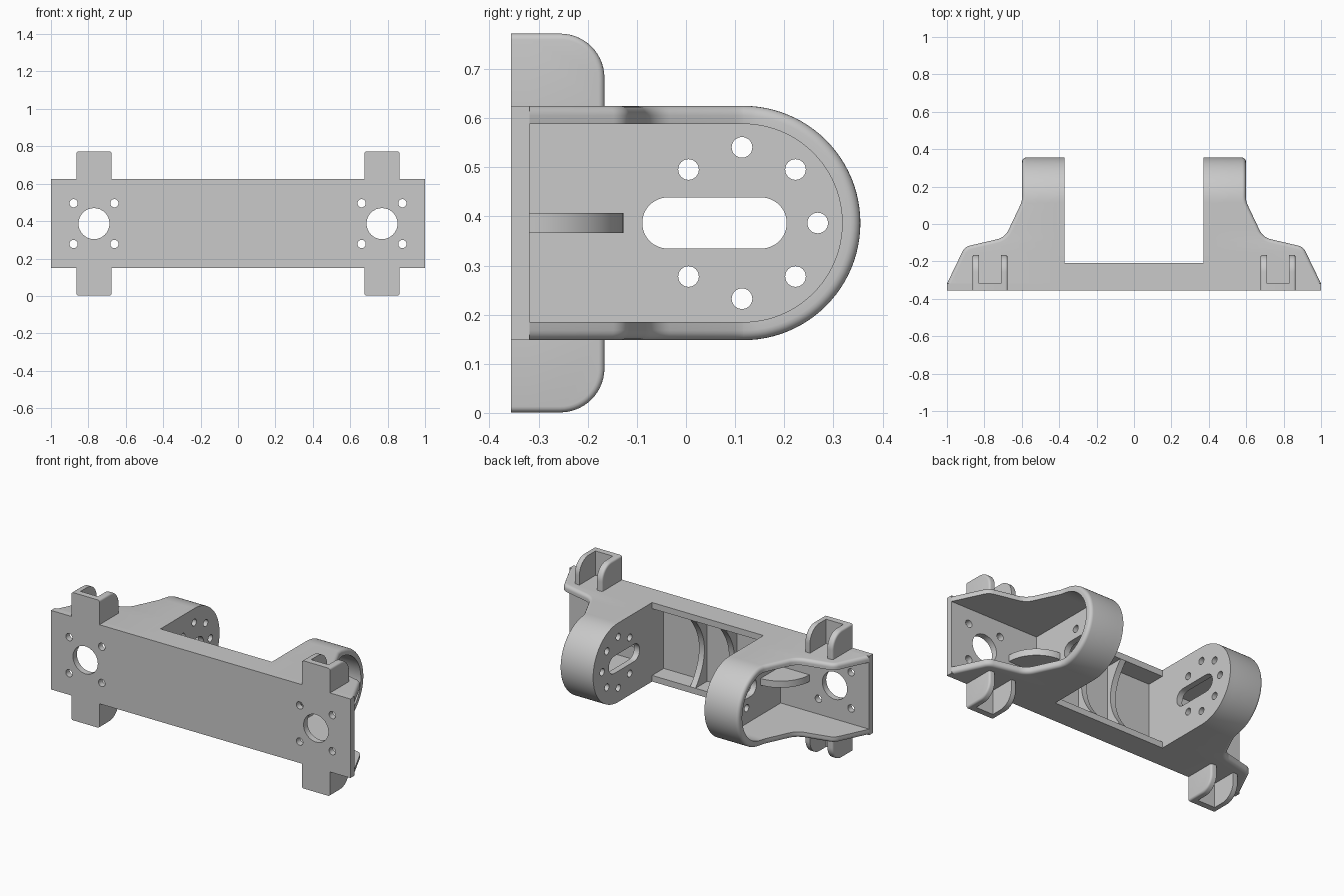
import bpy, bmesh
from math import sin, cos, pi, tan, radians
from mathutils import Vector

if "Cube" in bpy.data.objects:
    bpy.data.objects.remove(bpy.data.objects["Cube"])

grey = bpy.data.materials.new("light_grey_plastic")
grey.use_nodes = True
grey.diffuse_color = (0.59, 0.59, 0.59, 1)
grey.node_tree.nodes["Principled BSDF"].inputs["Base Color"].default_value = (0.59, 0.59, 0.59, 1)

# Shared dimensions
MID, HALF, WALL = 0.3865, 0.2385, 0.037
FRONT, CENTRE = -0.356, 0.1165
INNER = FRONT + WALL
ARM, HUB, TIP = 0.372, 0.77, 0.3855
CHANNEL_BACK = -0.208


def arc(cx, cy, r, start, end, steps=24):
    angles = [radians(start + (end - start) * i / steps) for i in range(steps + 1)]
    return [(cx + r * cos(a), cy + r * sin(a)) for a in angles]


def circle(cx, cy, r):
    return arc(cx, cy, r, 0, 360, 32)[:-1]


def fillet(corners, steps=8):
    """Round each (x, y, radius) corner of a closed outline."""
    out = []
    for i, (x, y, r) in enumerate(corners):
        p = Vector((x, y))
        if not r:
            out.append((x, y))
            continue
        a = (Vector(corners[i - 1][:2]) - p).normalized()
        b = (Vector(corners[(i + 1) % len(corners)][:2]) - p).normalized()
        half = a.angle(b) / 2
        c = p + (a + b).normalized() * (r / sin(half))
        s, e = p + a * (r / tan(half)) - c, p + b * (r / tan(half)) - c
        turn = s.angle(e)
        for k in range(steps + 1):
            t = k / steps
            out.append(tuple(c + (s * sin((1 - t) * turn) + e * sin(t * turn)) / sin(turn)))
    return out


def finish(name, bm):
    """Turn a bmesh into a smooth-by-angle object."""
    bmesh.ops.recalc_face_normals(bm, faces=bm.faces)
    mesh = bpy.data.meshes.new(name)
    bm.to_mesh(mesh)
    bm.free()
    mesh.materials.append(grey)
    obj = bpy.data.objects.new(name, mesh)
    bpy.context.collection.objects.link(obj)
    bpy.ops.object.select_all(action="DESELECT")
    obj.select_set(True)
    bpy.context.view_layer.objects.active = obj
    bpy.ops.object.shade_smooth_by_angle(angle=radians(32))


def prism(name, outline, axis, lo, hi, holes=(), rounded=None, width=0.012):
    """Extrude an outline with optional holes; bevel edges chosen by a rule."""
    place = {"x": lambda u, v, w: (w, u, v),
             "y": lambda u, v, w: (u, w, v),
             "z": lambda u, v, w: (u, v, w)}[axis]
    bm = bmesh.new()
    rings = ([], [])
    for loop in [outline, *holes]:
        a, b = ([bm.verts.new(place(u, v, w)) for u, v in loop] for w in (lo, hi))
        for i in range(len(loop)):
            bm.faces.new((a[i - 1], a[i], b[i], b[i - 1]))
        rings[0].append(a)
        rings[1].append(b)
    for level in rings:
        if holes:
            edges = [bm.edges.get((r[i - 1], r[i])) for r in level for i in range(len(r))]
            bmesh.ops.triangle_fill(bm, use_beauty=True, edges=edges)
        else:
            bm.faces.new(level[0])
    if rounded:
        bmesh.ops.recalc_face_normals(bm, faces=bm.faces)
        chosen = [e for e in bm.edges if e.calc_face_angle() > 0.9 and rounded(e)]
        bmesh.ops.bevel(bm, geom=chosen, offset=width, segments=4, profile=0.5, affect="EDGES")
    finish(name, bm)


def box(name, x, y, z):
    prism(name, [(x[0], y[0]), (x[1], y[0]), (x[1], y[1]), (x[0], y[1])], "z", *z)


# Front plate with tab fronts in its silhouette, mirrored in both directions
r = 0.012
quarter = fillet([(0, 0, 0), (1, 0, 0), (1, HALF, 0), (HUB + 0.094, HALF, 0),
                  (HUB + 0.094, TIP, r), (HUB - 0.094, TIP, r),
                  (HUB - 0.094, HALF, 0), (0, HALF, 0)], 4)[2:-1]
upper = quarter + [(-x, z) for x, z in reversed(quarter)]
plate = [(x, MID + z) for x, z in upper] + [(x, MID - z) for x, z in reversed(upper)]
plate_holes = []
for s in (-1, 1):
    plate_holes.append(circle(s * HUB, MID, 0.083))
    plate_holes += [circle(s * HUB + i * 0.109, MID + j * 0.109, 0.022)
                    for i in (-1, 1) for j in (-1, 1)]
prism("front_plate", plate, "y", FRONT, INNER, plate_holes)

# Arm outline with slot and ring of holes
arm = [(INNER, MID - HALF)] + arc(CENTRE, MID, HALF, -90, 90, 48) + [(INNER, MID + HALF)]
arm_holes = [arc(0.153, MID, 0.052, -90, 90) + arc(-0.037, MID, 0.052, 90, 270)]
arm_holes += [circle(0.114 + 0.154 * cos(k * pi / 4), MID + 0.154 * sin(k * pi / 4), 0.021)
              for k in range(-3, 4)]

# Waisted plan curve that the arm flange follows, as (x, y)
waist = fillet([(1, INNER, 0), (0.905, -0.122, 0.06), (0.69, -0.072, 0.09),
                (0.598, 0.122, 0.12), (0.598, 0.42, 0), (0.5, 0.42, 0)])[:-1]


def waist_x(y):
    for (x0, y0), (x1, y1) in zip(waist, waist[1:]):
        if y0 <= y <= y1:
            return x0 + (x1 - x0) * (y - y0) / (y1 - y0)
    return waist[-1][0]


def flange(name, s):
    """Sweep a round-lipped wall around the arm outline."""
    stations = []  # x, y, plan normal, outward direction
    for i, (x, y) in enumerate(waist):
        if y < CENTRE:
            n = Vector((1, 0))
            if i:
                d = Vector(waist[i + 1]) - Vector(waist[i - 1])
                n = Vector((d.y, -d.x)).normalized()
            stations.append((x, y, n, (0, -1)))
    top = [(x, y, n, (0, 1)) for x, y, n, _ in reversed(stations)]
    for v, w in arc(0, 0, 1, -90, 90, 48):
        stations.append((waist_x(CENTRE + HALF * v), CENTRE, Vector((1, 0)), (v, w)))
    lip = 0.02
    bm = bmesh.new()
    rings = []
    for x, y, n, (v, w) in stations + top:
        section = [(ARM + WALL, y, HALF)]
        for a, b in arc(0, 0, lip, 90, 0, 5):
            section.append((x - n.x * (lip - a), y - n.y * (lip - a), HALF - lip + b))
        section += [(x, y, HALF - WALL), (ARM + WALL, y, HALF - WALL)]
        rings.append([bm.verts.new((s * px, py + v * d, MID + w * d)) for px, py, d in section])
    for p, q in zip(rings, rings[1:]):
        for i in range(len(p)):
            bm.faces.new((p[i - 1], p[i], q[i], q[i - 1]))
    bm.faces.new(rings[0])
    bm.faces.new(rings[-1])
    finish(name, bm)


# Flanges of the central channel
for level, d in (("upper", 1), ("lower", -1)):
    box(level + "_channel_flange", (-ARM, ARM), (INNER, CHANNEL_BACK),
        sorted((MID + d * HALF, MID + d * (HALF - WALL))))

reach = HALF - WALL
for side, s in (("right", -1), ("left", 1)):
    prism(side + "_arm_web", arm, "x", s * ARM, s * (ARM + WALL), arm_holes)
    flange(side + "_arm_flange", s)

    # Curved rib in the channel
    curve = [(CHANNEL_BACK - 0.085 * (1 - (t / 12) ** 2), MID + reach * t / 12)
             for t in range(-12, 13)]
    prism(side + "_channel_rib", [(INNER, MID - reach)] + curve + [(INNER, MID + reach)],
          "x", s * 0.1 - 0.018, s * 0.1 + 0.018)

    # Quarter-round gusset between plate and arm
    corner = s * (ARM + WALL)
    fan = [(corner, INNER)] + [(corner + s * u, INNER + v) for u, v in arc(0, 0, 0.192, 0, 90)]
    prism(side + "_gusset", fan, "z", MID - 0.02, MID + 0.02)

    # Pairs of tab cheeks above and below the flange, rounded on their outer edge
    for level, d in (("upper", 1), ("lower", -1)):
        base, tip = MID + d * HALF, MID + d * TIP
        cheek = fillet([(INNER, base, 0), (-0.166, base, 0),
                        (-0.166, tip, 0.09), (INNER, tip, 0)], 14)
        for place, o in (("inner", -1), ("outer", 1)):
            face_x = s * HUB + s * o * 0.094
            prism(f"{side}_{level}_{place}_tab_cheek", cheek, "x", face_x - s * o * 0.036, face_x,
                  rounded=lambda e: all(abs(v.co.x - face_x) < 0.001 for v in e.verts)
                  and any(v.co.y > INNER + 0.001 for v in e.verts)
                  and any(abs(v.co.z - base) > 0.001 for v in e.verts))
